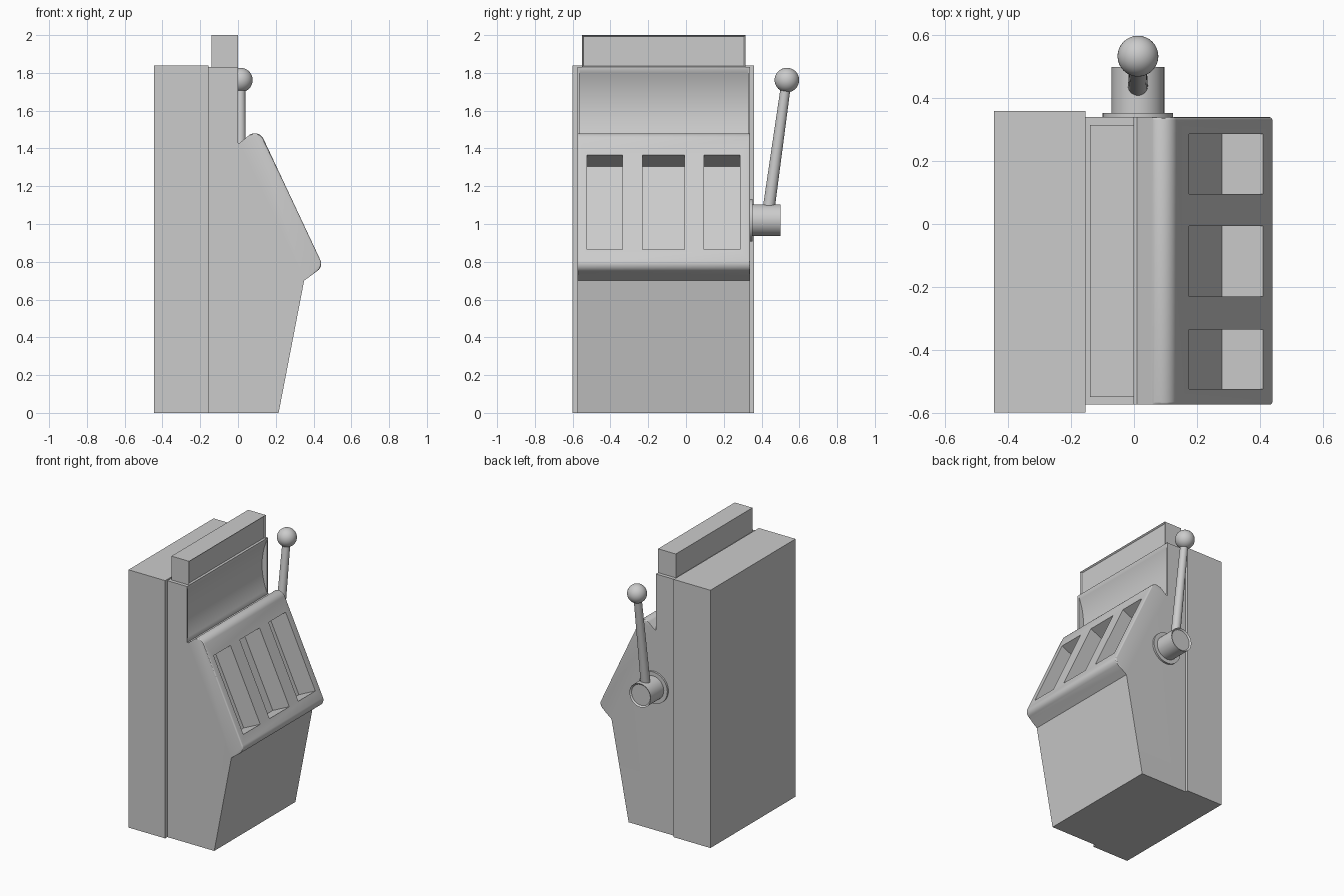
import bpy, bmesh, math
from mathutils import Vector

if "Cube" in bpy.data.objects:
    bpy.data.objects.remove(bpy.data.objects["Cube"])


def add_object(name, bm, smooth=False):
    bmesh.ops.recalc_face_normals(bm, faces=bm.faces)
    mesh = bpy.data.meshes.new(name)
    bm.to_mesh(mesh)
    bm.free()
    ob = bpy.data.objects.new(name, mesh)
    bpy.context.collection.objects.link(ob)
    if smooth:
        smooth_object(ob)
    return ob


def smooth_object(ob):
    bpy.ops.object.select_all(action='DESELECT')
    ob.select_set(True)
    bpy.context.view_layer.objects.active = ob
    bpy.ops.object.shade_smooth_by_angle(angle=math.radians(30))


def prism(points, y0, y1):
    """Extrude an (x, z) outline from y0 to y1."""
    bm = bmesh.new()
    face = bm.faces.new([bm.verts.new((x, y0, z)) for x, z in points])
    out = bmesh.ops.extrude_face_region(bm, geom=[face])
    verts = [v for v in out['geom'] if isinstance(v, bmesh.types.BMVert)]
    bmesh.ops.translate(bm, verts=verts, vec=(0, y1 - y0, 0))
    return bm


def box(x0, x1, y0, y1, z0, z1):
    return prism([(x0, z0), (x1, z0), (x1, z1), (x0, z1)], y0, y1)


def fillet(a, p, b, r, n=10):
    """Rounded corner at p between the directions to a and b."""
    a, p, b = Vector(a), Vector(p), Vector(b)
    u, v = (a - p).normalized(), (b - p).normalized()
    half = u.angle(v) / 2
    c = p + (u + v).normalized() * (r / math.sin(half))
    t = r / math.tan(half)
    s, e = p + u * t - c, p + v * t - c
    return [tuple(c + s.lerp(e, i / n).normalized() * r) for i in range(n + 1)]


def rod(name, start, end, r0, r1, segs=40, inset=0):
    bm = bmesh.new()
    d = Vector(end) - Vector(start)
    bmesh.ops.create_cone(bm, cap_ends=True, segments=segs, radius1=r0,
                          radius2=r1, depth=d.length)
    bmesh.ops.recalc_face_normals(bm, faces=bm.faces)
    if inset:
        cap = [f for f in bm.faces if f.normal.z > 0.9]
        bmesh.ops.inset_region(bm, faces=cap, thickness=inset, depth=-inset)
    m = d.to_track_quat('Z', 'Y').to_matrix().to_4x4()
    m.translation = (Vector(start) + Vector(end)) / 2
    bmesh.ops.transform(bm, matrix=m, verts=bm.verts)
    return add_object(name, bm, True)


def cut(ob, cutter):
    cutter.hide_render = True
    mod = ob.modifiers.new("cut", 'BOOLEAN')
    mod.operation, mod.solver, mod.object = 'DIFFERENCE', 'EXACT', cutter
    bpy.context.view_layer.objects.active = ob
    bpy.ops.object.modifier_apply(modifier=mod.name)
    bpy.data.objects.remove(cutter)


# Rear cabinet
add_object("rear_cabinet", box(-0.445, -0.155, -0.6, 0.36, 0, 1.84))

# Front body with the sloping, rounded reel console
Y0, Y1 = -0.575, 0.34
knee, nose, crest, notch = (0.35, 0.70), (0.452, 0.775), (0.107, 1.51), (0.01, 1.43)
outline = [(-0.155, 0), (0.215, 0), knee]
outline += fillet(knee, nose, crest, 0.045)
outline += fillet(nose, crest, notch, 0.05)
outline += [notch, (0, 1.43), (0, 1.83), (-0.155, 1.83)]
bm = prism(outline, Y0, Y1)
bmesh.ops.recalc_face_normals(bm, faces=bm.faces)
rim = [e for e in bm.edges
       if abs(e.verts[0].co.y - e.verts[1].co.y) < 1e-5
       and all(v.co.x > 0.06 and 0.72 < v.co.z < 1.49 for v in e.verts)]
bmesh.ops.bevel(bm, geom=rim, offset=0.009, segments=3, profile=0.5, affect='EDGES')
body = add_object("front_body", bm)

# Curved upper panel, hollowed between two thin cheeks
arc = []
for i in range(21):
    u = i / 10 - 1
    arc.append((-0.04 * (1 - u * u), 1.63 - 0.19 * u))
arc += [(0.005, 1.44), (0.02, 1.82)]
cut(body, add_object("panel_cutter", prism(arc, Y0 + 0.012, Y1 - 0.012)))

# Three reel windows sunk square to the sloping face
low, high = Vector((0.411, 0.865)), Vector((0.176, 1.365))
t = (high - low).normalized()
n = Vector((t.y, -t.x))
window = [low + n * 0.05, high + n * 0.05, high - n * 0.145, low - n * 0.145]
for y0, y1 in ((-0.525, -0.335), (-0.23, -0.007), (0.095, 0.287)):
    cut(body, add_object("window_cutter", prism(window, y0, y1)))
smooth_object(body)

# Top sign with a framed front
bm = box(-0.14, 0.0, -0.55, 0.315, 1.83, 2.0)
bmesh.ops.recalc_face_normals(bm, faces=bm.faces)
front = [f for f in bm.faces if f.normal.x > 0.9]
bmesh.ops.inset_region(bm, faces=front, thickness=0.011, depth=-0.01)
add_object("top_sign", bm)

# Side lever: flange, hub, tapered arm and ball
X = 0.0125
rod("lever_flange", (X, 0.335, 1.02), (X, 0.353, 1.02), 0.112, 0.112, 48)
rod("lever_hub", (X, 0.34, 1.02), (X, 0.5, 1.02), 0.084, 0.084, 48, inset=0.01)
rod("lever_arm", (X, 0.432, 1.04), (X, 0.531, 1.75), 0.032, 0.026, 32)
bm = bmesh.new()
bmesh.ops.create_uvsphere(bm, u_segments=32, v_segments=20, radius=0.065)
bmesh.ops.translate(bm, verts=bm.verts, vec=(X, 0.534, 1.762))
add_object("lever_ball", bm, True)
